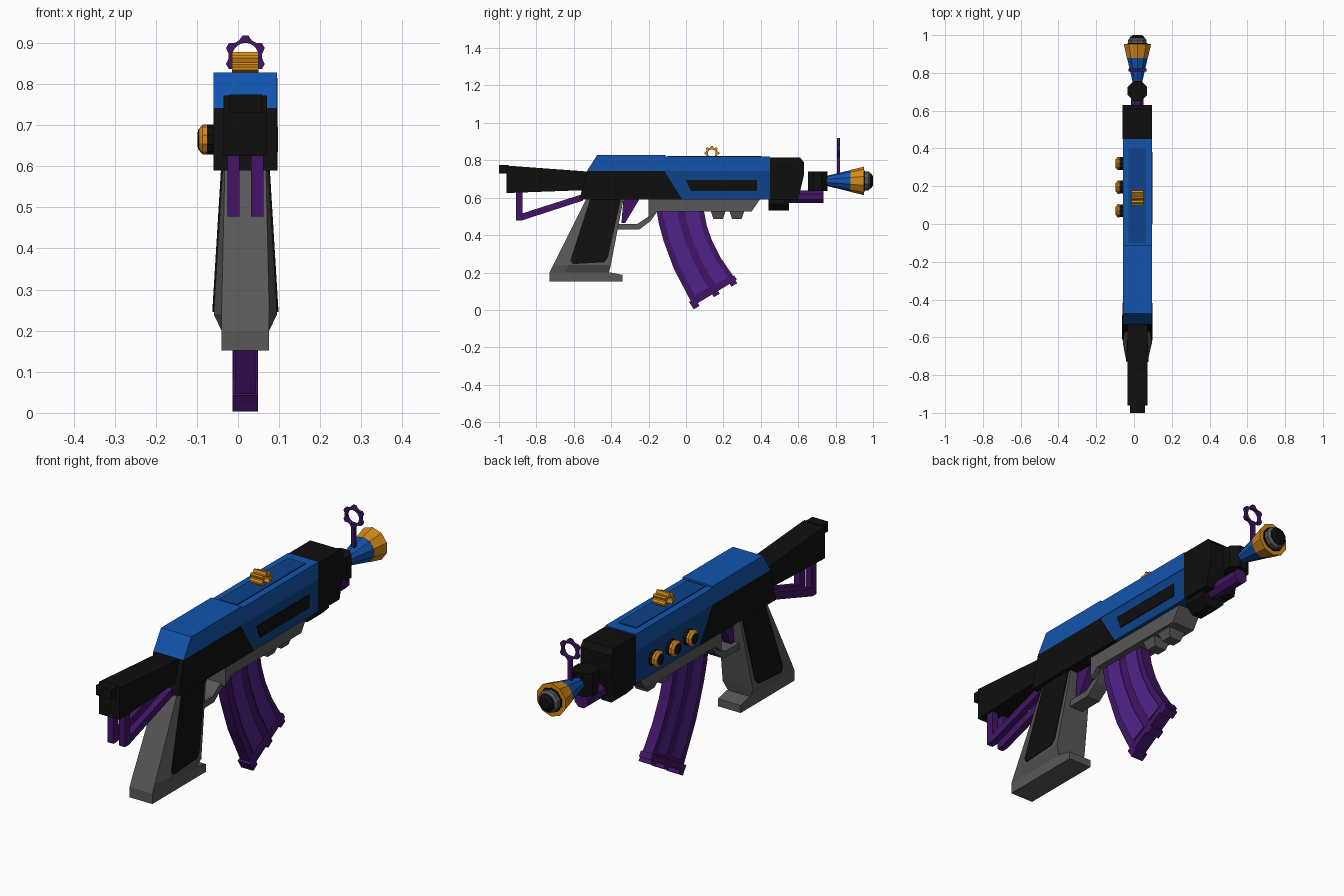
import bpy, bmesh, math

if "Cube" in bpy.data.objects:
    bpy.data.objects.remove(bpy.data.objects["Cube"])

CX = 0.018  # centre plane of the body


def mat(name, rgb):
    m = bpy.data.materials.new(name)
    lin = [((c / 255 + 0.055) / 1.055) ** 2.4 if c > 10 else c / 255 / 12.92 for c in rgb]
    m.diffuse_color = (*lin, 1)
    m.use_nodes = True
    m.node_tree.nodes["Principled BSDF"].inputs["Base Color"].default_value = m.diffuse_color
    return m


BLUE = mat("blue", (18, 84, 174))
NAVY = mat("deep_blue", (14, 66, 136))
BLACK = mat("black", (15, 15, 15))
GREY = mat("grey", (88, 88, 88))
ORANGE = mat("orange", (212, 138, 24))
PURPLE = mat("dark_purple", (66, 20, 102))
VIOLET = mat("violet", (80, 36, 138))


def solid(name, rings, material, closed=False):
    """Bridge equal-sized rings of points into a flat-shaded solid."""
    bm = bmesh.new()
    vs = [[bm.verts.new(p) for p in ring] for ring in rings]
    n = len(vs[0])
    for i in range(len(vs) if closed else len(vs) - 1):
        a, b = vs[i], vs[(i + 1) % len(vs)]
        for j in range(n):
            k = (j + 1) % n
            bm.faces.new((a[j], a[k], b[k], b[j]))
    if not closed:
        bm.faces.new(vs[0])
        bm.faces.new(vs[-1])
    bmesh.ops.recalc_face_normals(bm, faces=bm.faces)
    me = bpy.data.meshes.new(name)
    bm.to_mesh(me)
    bm.free()
    me.materials.append(material)
    ob = bpy.data.objects.new(name, me)
    bpy.context.collection.objects.link(ob)
    return ob


def prism(name, pts, half, material, cx=CX):
    """Side profile of (y, z) points extruded across x."""
    return solid(name, [[(cx + s * half, y, z) for y, z in pts] for s in (-1, 1)], material)


def box(name, y0, y1, z0, z1, half, material, cx=CX):
    return prism(name, [(y0, z0), (y1, z0), (y1, z1), (y0, z1)], half, material, cx)


def lathe(name, axis, centre, profile, n, material):
    """Turned part from (distance along axis, radius) pairs."""
    rings = []
    for d, r in profile:
        ring = []
        for i in range(n):
            a = 2 * math.pi * (i + 0.5) / n
            u, v = r * math.cos(a), r * math.sin(a)
            off = {"x": (d, u, v), "y": (u, d, v), "z": (u, v, d)}[axis]
            ring.append(tuple(c + o for c, o in zip(centre, off)))
        rings.append(ring)
    return solid(name, rings, material)


def gear(name, axis, centre, inner, outer, tip, half, teeth, material):
    """Hollow toothed ring about the x or y axis."""
    rings = []
    for i in range(teeth * 4):
        a = math.pi / 2 + 2 * math.pi * (i - 0.5) / (teeth * 4)
        ro = tip if i % 4 < 2 else outer
        ring = []
        for r, t in ((inner, -half), (ro, -half), (ro, half), (inner, half)):
            u, v = r * math.cos(a), r * math.sin(a)
            off = (t, u, v) if axis == "x" else (u, t, v)
            ring.append(tuple(c + o for c, o in zip(centre, off)))
        rings.append(ring)
    return solid(name, rings, material, closed=True)


# receiver
prism("lower_receiver", [(-0.57, 0.59), (-0.02, 0.59), (-0.115, 0.742), (-0.53, 0.742)], 0.077, BLACK)
prism("side_panel", [(-0.02, 0.59), (0.45, 0.59), (0.45, 0.742), (-0.115, 0.742)], 0.075, NAVY)
prism("rear_cover", [(-0.53, 0.742), (-0.11, 0.742), (-0.11, 0.828), (-0.475, 0.828)], 0.077, BLUE)
box("front_cover", -0.11, 0.45, 0.742, 0.82, 0.077, BLUE)
box("top_strip", -0.1, 0.4, 0.815, 0.824, 0.046, NAVY)
prism("side_slot", [(0.025, 0.635), (0.38, 0.635), (0.38, 0.695), (0.0, 0.695)], 0.004, BLACK, CX + 0.075)

# front block and the collar below it
prism("front_block", [(0.45, 0.59), (0.6, 0.59), (0.63, 0.72), (0.63, 0.79), (0.61, 0.815), (0.45, 0.815)],
      0.078, BLACK)
lathe("lower_collar", "y", (CX, 0, 0.59), [(0.44, 0.064), (0.55, 0.064)], 8, BLACK)

# stock with its rear pad
solid("stock", [[(CX + sx * w, y, z) for sx, z in ((-1, z0), (1, z0), (1, z1), (-1, z1))]
                for y, z0, z1, w in ((-0.96, 0.625, 0.772, 0.053), (-0.5, 0.642, 0.738, 0.053))], BLACK)
box("stock_pad", -1.0, -0.95, 0.73, 0.775, 0.04, BLACK)

# twin struts under the stock
for side in (-1, 1):
    prism("stock_strut", [(-0.91, 0.64), (-0.91, 0.478), (-0.88, 0.478), (-0.55, 0.585), (-0.55, 0.62),
                          (-0.873, 0.517), (-0.873, 0.64)], 0.015, PURPLE, CX + side * 0.029)

# grip, chamfered along its back edge
grip = []
for z, back, front, wb, w, ch in ((0.6, -0.53, -0.333, 0.05, 0.055, 0.015),
                                  (0.24, -0.71, -0.402, 0.058, 0.077, 0.08),
                                  (0.2, -0.73, -0.412, 0.058, 0.058, 0.08)):
    half = [(wb, back), (w, back + ch), (w, front)]
    grip.append([(CX + x, y, z) for x, y in half] + [(CX - x, y, z) for x, y in reversed(half)])
solid("grip", grip, GREY)
prism("grip_base", [(-0.73, 0.152), (-0.34, 0.152), (-0.34, 0.187), (-0.4, 0.2), (-0.73, 0.2)], 0.058, GREY)
panel = [(-0.512, 0.595), (-0.347, 0.595), (-0.418, 0.28), (-0.438, 0.255), (-0.605, 0.245), (-0.618, 0.265)]
solid("grip_panels", [[(CX + s * (0.059 + (0.6 - z) * 0.061), y, z) for y, z in panel] for s in (-1, 1)], BLACK)

# underside rail, studs, trigger and guard
prism("under_rail", [(-0.2, 0.59), (-0.2, 0.49), (-0.155, 0.525), (0.35, 0.525), (0.395, 0.59)], 0.058, GREY)
for y in (0.172, 0.272):
    solid("rail_stud", [[(CX + a * w, y + b * d, z) for a, b in ((-1, -1), (1, -1), (1, 1), (-1, 1))]
                        for z, w, d in ((0.53, 0.045, 0.04), (0.485, 0.03, 0.025))], GREY)
prism("trigger_guard", [(-0.37, 0.43), (-0.25, 0.43), (-0.19, 0.475), (-0.155, 0.525), (-0.2, 0.53),
                        (-0.2, 0.5), (-0.26, 0.46), (-0.37, 0.46)], 0.035, GREY)
prism("trigger", [(-0.335, 0.59), (-0.25, 0.59), (-0.325, 0.465), (-0.345, 0.465)], 0.02, PURPLE)

# curved magazine: (back y, back z, front y, front z) at each level
levels = [(-0.158, 0.54, 0.094, 0.54), (-0.145, 0.46, 0.11, 0.455), (-0.12, 0.37, 0.137, 0.375),
          (-0.065, 0.22, 0.185, 0.28), (0.032, 0.035, 0.26, 0.17)]


def mag_strip(name, t0, t1, w, rows, material):
    rings = []
    for a, b, c, d in rows:
        pts = [(a + (c - a) * t, b + (d - b) * t) for t in (t0, t1)]
        rings.append([(CX + s * w, *pts[k]) for s, k in ((-1, 0), (1, 0), (1, 1), (-1, 1))])
    return solid(name, rings, material)


mag_strip("magazine", 0, 1, 0.025, levels, PURPLE)
end = tuple(p + (q - p) * 0.85 for p, q in zip(levels[-2], levels[-1]))
for t0, t1 in ((0.13, 0.44), (0.6, 0.89)):
    mag_strip("magazine_panel", t0, t1, 0.029, levels[:-1] + [end], VIOLET)
foot = [(0.016, 0.042, 0.257, 0.185), (0.032, 0.018, 0.272, 0.162)]
mag_strip("magazine_foot", 0, 1, 0.031, foot, PURPLE)
tabs = [foot[1], (0.041, 0.003, 0.281, 0.147)]
for t in (0, 0.45, 0.84):
    mag_strip("foot_tab", t, t + 0.13, 0.031, tabs, PURPLE)

# three knobs on the left side
for y in (0.07, 0.195, 0.32):
    c = (-0.056, y, 0.665)
    lathe("knob_base", "x", c, [(0, 0.036), (-0.02, 0.036)], 10, BLACK)
    lathe("knob_ring", "x", c, [(-0.02, 0.037), (-0.03, 0.037), (-0.039, 0.026)], 10, ORANGE)
    lathe("knob_cap", "x", c, [(-0.03, 0.024), (-0.041, 0.024), (-0.043, 0.012)], 10, BLACK)

# gear sight on top of the cover
gear("rear_sight", "x", (CX, 0.138, 0.838), 0.021, 0.031, 0.04, 0.032, 8, ORANGE)

# pipe, joint and flared muzzle
lathe("pipe", "y", (CX, 0, 0.605), [(0.53, 0.036), (0.735, 0.036)], 8, PURPLE)
lathe("pipe_joint", "z", (CX, 0.704, 0), [(0.635, 0.056), (0.74, 0.056)], 8, BLACK)
m = (CX, 0, 0.69)
lathe("muzzle_cone", "y", m, [(0.74, 0.024), (0.885, 0.059)], 10, BLUE)
lathe("muzzle_flare", "y", m, [(0.88, 0.059), (0.952, 0.076)], 10, ORANGE)
lathe("muzzle_disc", "y", m, [(0.95, 0.056), (0.957, 0.056)], 10, BLACK)
lathe("muzzle_ring", "y", m, [(0.95, 0.051), (0.975, 0.051), (0.985, 0.042)], 10, GREY)
lathe("muzzle_tip", "y", m, [(0.97, 0.04), (0.99, 0.04), (1.0, 0.025)], 10, BLACK)

# front sight: post with toothed ring
box("front_sight_post", 0.807, 0.823, 0.7, 0.838, 0.009, PURPLE)
gear("front_sight_ring", "y", (CX, 0.815, 0.868), 0.032, 0.041, 0.051, 0.008, 6, PURPLE)
